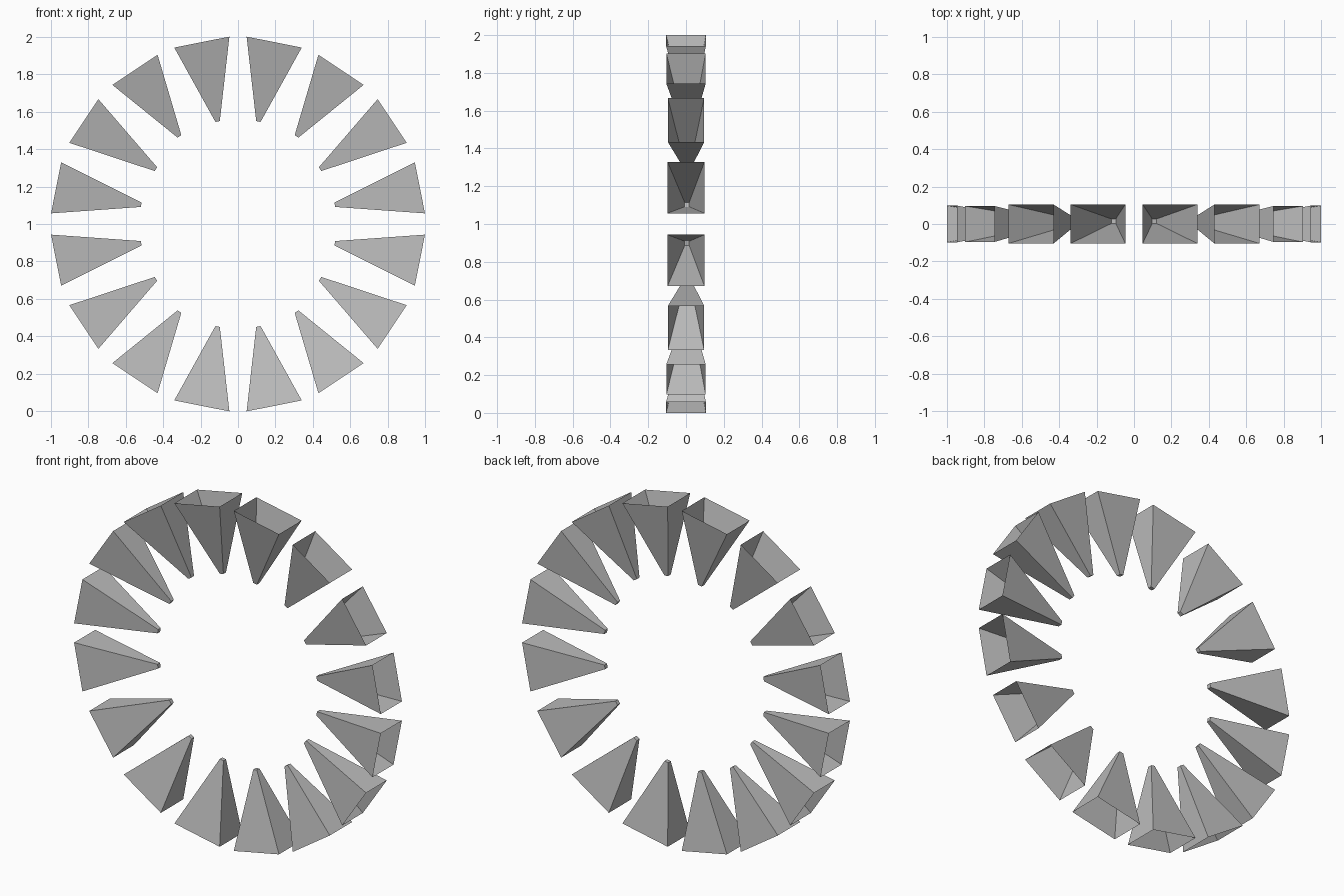
import bpy
import bmesh
from math import radians, sin, cos
from mathutils import Vector

cube = bpy.data.objects.get("Cube")
if cube:
    bpy.data.objects.remove(cube, do_unlink=True)

grey = bpy.data.materials.new("mid_grey")
grey.use_nodes = True
grey.diffuse_color = (0.5, 0.5, 0.5, 1)
grey.node_tree.nodes["Principled BSDF"].inputs["Base Color"].default_value = (0.5, 0.5, 0.5, 1)

CENTRE = Vector((0, 0, 1))
MOUTH_RADIUS = 0.99
# Per wedge of a quadrant: angle, mouth half width, mouth half depth, tip radius, tip offset
QUADRANT = [
    (11.25, 0.139, 0.098, 0.527, 0.005),
    (33.75, 0.140, 0.096, 0.527, 0.008),
    (56.25, 0.145, 0.104, 0.563, 0.012),
    (78.75, 0.150, 0.105, 0.558, 0.015),
]
TIP = 0.012


def add_wedge(name, angle, half_width, half_depth, tip_radius, tip_offset, sx, sz):
    """Hollow four-sided wedge: open mouth on the rim, small closed tip inside."""
    out = Vector((sx * cos(angle), 0, sz * sin(angle)))
    side = Vector((-out.z, 0, out.x))
    depth = Vector((0, 1, 0))
    bm = bmesh.new()

    def ring(radius, w, d, offset):
        base = CENTRE + out * radius + depth * offset
        return [bm.verts.new(base + side * w * i + depth * d * j)
                for i, j in ((-1, -1), (1, -1), (1, 1), (-1, 1))]

    mouth = ring(MOUTH_RADIUS, half_width, half_depth, 0)
    tip = ring(tip_radius, TIP, TIP, tip_offset)
    for k in range(4):
        n = (k + 1) % 4
        bm.faces.new((mouth[k], mouth[n], tip[n], tip[k]))
    bm.faces.new(tip)
    # Point every face away from the wedge axis
    middle = CENTRE + out * (MOUTH_RADIUS + tip_radius) / 2
    bm.normal_update()
    for face in bm.faces:
        if face.normal.dot(face.calc_center_median() - middle) < 0:
            face.normal_flip()
    mesh = bpy.data.meshes.new(name)
    bm.to_mesh(mesh)
    bm.free()
    mesh.materials.append(grey)
    bpy.context.collection.objects.link(bpy.data.objects.new(name, mesh))


# Ring of wedges, one quadrant mirrored left/right and up/down
for sx, side_name in ((1, "left"), (-1, "right")):
    for sz, height_name in ((1, "upper"), (-1, "lower")):
        for i, (deg, *sizes) in enumerate(QUADRANT, 1):
            add_wedge(f"wedge_{height_name}_{side_name}_{i}", radians(deg), *sizes, sx, sz)
